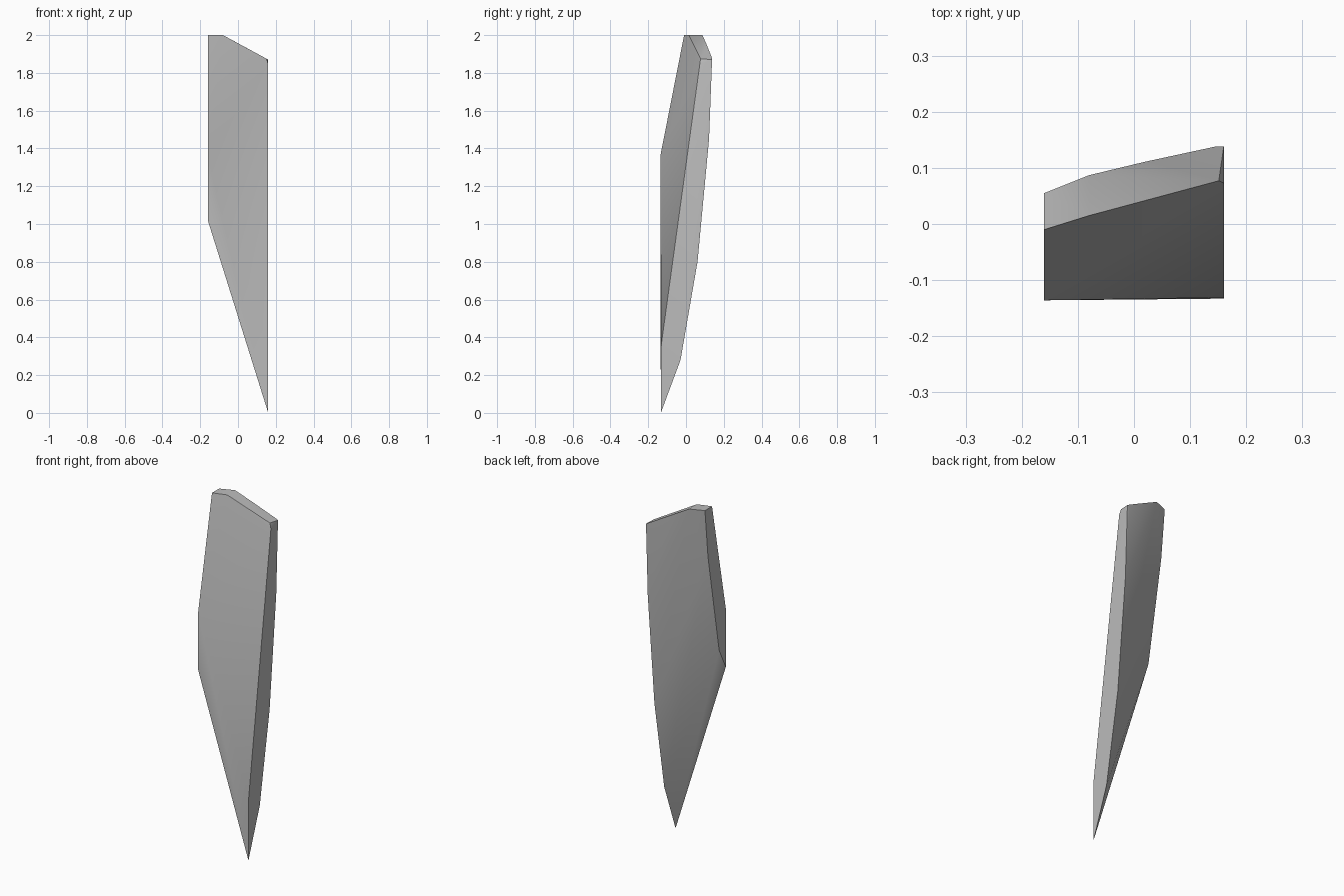
import bpy
import bmesh
import math

cube = bpy.data.objects.get("Cube")
if cube:
    bpy.data.objects.remove(cube, do_unlink=True)

stone = bpy.data.materials.new("grey_stone")
stone.use_nodes = True
grey = (0.5, 0.5, 0.5, 1)
stone.diffuse_color = grey
stone.node_tree.nodes["Principled BSDF"].inputs["Base Color"].default_value = grey

HALF = 0.16  # half the width of the shard

# Side profiles as (y, z)
left_side = [(-0.01, 2), (-0.136, 1.36), (-0.136, 1.02), (-0.075, 1.14),
             (0.027, 1.72), (0.055, 2)]
right_side = [(0.073, 1.845), (-0.131, 0.36), (-0.133, 0), (-0.029, 0.28),
              (0.061, 0.8), (0.122, 1.45), (0.138, 1.87)]
# Slanted, chipped top rim as (x, y, z)
top_rim = [(-0.08, 0.015, 2), (-0.08, 0.087, 2), (0.02, 0.111, 1.946),
           (0.145, 0.138, 1.878), (0.151, 0.077, 1.875)]

points = [(-HALF, y, z) for y, z in left_side]
points += [(HALF, y, z) for y, z in right_side]
points += top_rim

# Wrap the profiles into one solid splinter
bm = bmesh.new()
verts = [bm.verts.new(p) for p in points]
hull = bmesh.ops.convex_hull(bm, input=verts)
spare = {v for v in hull["geom_interior"] + hull["geom_unused"]
         if isinstance(v, bmesh.types.BMVert)}
bmesh.ops.delete(bm, geom=list(spare), context='VERTS')
bmesh.ops.dissolve_limit(bm, angle_limit=math.radians(0.5),
                         verts=bm.verts[:], edges=bm.edges[:])
bmesh.ops.recalc_face_normals(bm, faces=bm.faces[:])

mesh = bpy.data.meshes.new("shard")
bm.to_mesh(mesh)
bm.free()
mesh.materials.append(stone)
shard = bpy.data.objects.new("shard", mesh)
bpy.context.collection.objects.link(shard)

# Soft bends, crisp corners
bpy.ops.object.select_all(action='DESELECT')
shard.select_set(True)
bpy.context.view_layer.objects.active = shard
bpy.ops.object.shade_smooth_by_angle(angle=math.radians(30))
